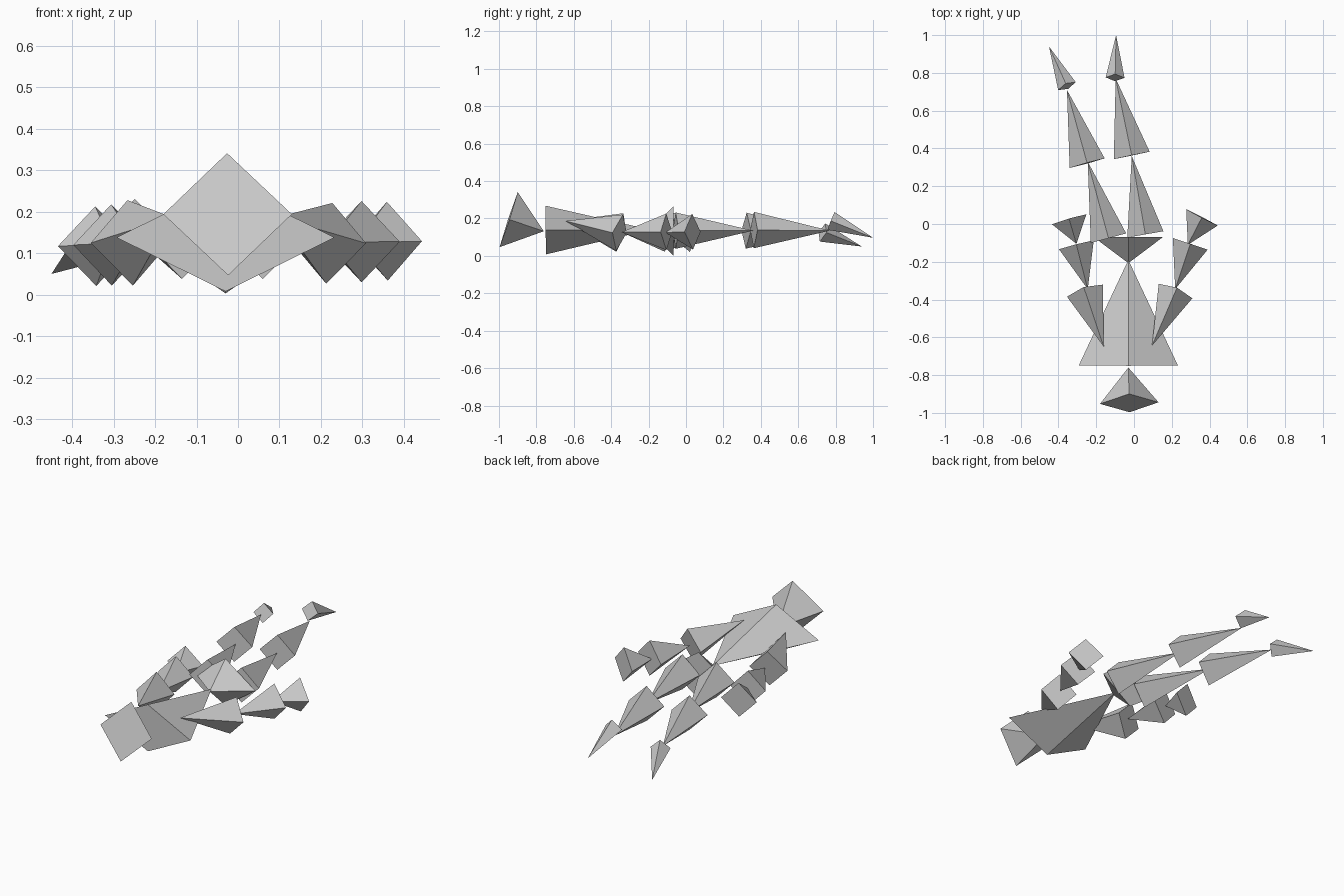
import bpy, bmesh
from mathutils import Vector


def spike(name, base, tip, half_w, half_h):
    """Four-sided pyramid: diamond base square to its axis, pointing at tip."""
    base, tip = Vector(base), Vector(tip)
    axis = (tip - base).normalized()
    side = axis.cross(Vector((0, 0, 1))).normalized()
    up = side.cross(axis).normalized()
    bm = bmesh.new()
    ring = [bm.verts.new(base + o) for o in
            (side * half_w, up * half_h, -side * half_w, -up * half_h)]
    top = bm.verts.new(tip)
    bm.faces.new(ring[::-1])
    for i in range(4):
        bm.faces.new((ring[i], ring[(i + 1) % 4], top))
    bmesh.ops.recalc_face_normals(bm, faces=bm.faces)
    mesh = bpy.data.meshes.new(name)
    bm.to_mesh(mesh)
    bm.free()
    obj = bpy.data.objects.new(name, mesh)
    bpy.context.collection.objects.link(obj)


# head, torso and hips
spike("head", (-0.025, -0.948, 0.194), (-0.03, -0.76, 0.132), 0.155, 0.155)
spike("torso", (-0.03, -0.75, 0.138), (-0.03, -0.19, 0.14), 0.263, 0.13)
spike("hips", (-0.03, -0.068, 0.133), (-0.03, -0.207, 0.133), 0.185, 0.13)

# arms: each segment's wide end is away from the body
spike("upper_arm_left", (-0.26, -0.353, 0.125), (-0.16, -0.65, 0.187), 0.1, 0.105)
spike("forearm_left", (-0.305, -0.11, 0.12), (-0.245, -0.345, 0.127), 0.095, 0.098)
spike("hand_left", (-0.343, 0.025, 0.117), (-0.305, -0.105, 0.123), 0.095, 0.096)
spike("upper_arm_right", (0.22, -0.355, 0.124), (0.095, -0.645, 0.187), 0.097, 0.099)
spike("forearm_right", (0.298, -0.105, 0.128), (0.218, -0.345, 0.127), 0.097, 0.098)
spike("hand_right", (0.36, 0.035, 0.129), (0.285, -0.11, 0.125), 0.094, 0.095)

# legs: each segment tapers towards the feet
spike("thigh_left", (-0.135, -0.075, 0.135), (-0.245, 0.33, 0.135), 0.097, 0.097)
spike("shin_left", (-0.248, 0.322, 0.135), (-0.355, 0.71, 0.125), 0.096, 0.096)
spike("foot_left", (-0.355, 0.73, 0.125), (-0.45, 0.94, 0.05), 0.051, 0.051)
spike("thigh_right", (0.06, -0.055, 0.135), (-0.012, 0.36, 0.135), 0.097, 0.097)
spike("shin_right", (-0.012, 0.363, 0.138), (-0.097, 0.77, 0.135), 0.097, 0.097)
spike("foot_right", (-0.1, 0.775, 0.187), (-0.095, 1.0, 0.097), 0.05, 0.051)
